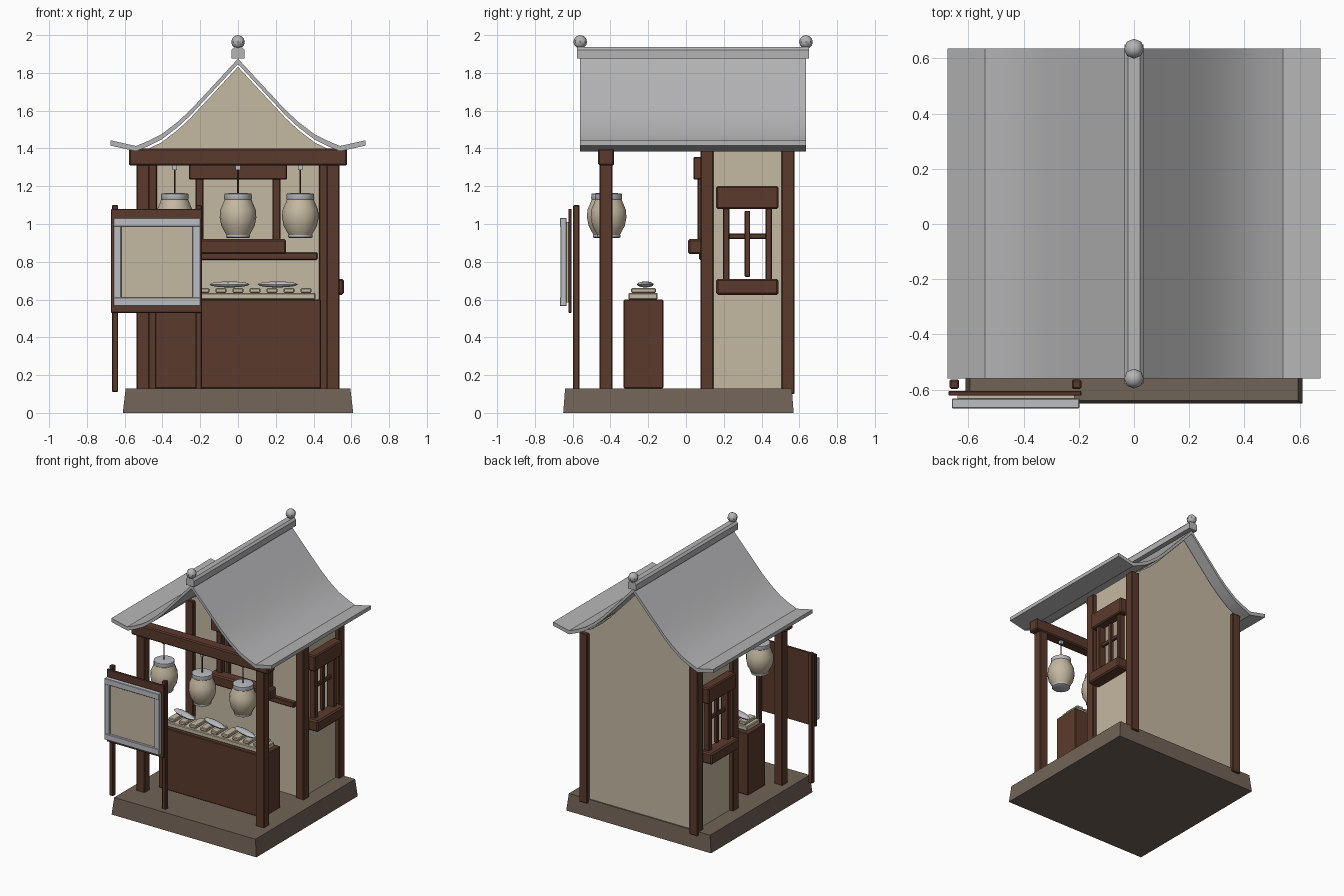
import bpy, bmesh, math
from mathutils import Matrix

if "Cube" in bpy.data.objects:
    bpy.data.objects.remove(bpy.data.objects["Cube"])


def material(name, rgb):
    m = bpy.data.materials.new(name)
    m.diffuse_color = (*rgb, 1)
    m.use_nodes = True
    m.node_tree.nodes["Principled BSDF"].inputs["Base Color"].default_value = m.diffuse_color
    return m


WOOD = material("dark wood", (0.105, 0.042, 0.026))
CREAM = material("cream plaster", (0.56, 0.48, 0.36))
GREY = material("grey tile", (0.46, 0.46, 0.47))
PALE = material("pale grey trim", (0.50, 0.51, 0.54))
STONE = material("brown stone", (0.165, 0.125, 0.094))


def finish(bm, name, mat, smooth=False, bevel=0):
    bmesh.ops.recalc_face_normals(bm, faces=bm.faces)
    me = bpy.data.meshes.new(name)
    bm.to_mesh(me)
    bm.free()
    ob = bpy.data.objects.new(name, me)
    bpy.context.collection.objects.link(ob)
    me.materials.append(mat)
    if bevel:
        mod = ob.modifiers.new("bevel", 'BEVEL')
        mod.width, mod.segments = bevel, 1
    if smooth:
        bpy.ops.object.select_all(action='DESELECT')
        ob.select_set(True)
        bpy.context.view_layer.objects.active = ob
        bpy.ops.object.shade_smooth_by_angle(angle=math.radians(35))
    return ob


def box(name, x, y, z, mat=WOOD, bevel=0.005):
    """Box from (min, max) ranges."""
    bm = bmesh.new()
    bmesh.ops.create_cube(bm, size=1)
    for v in bm.verts:
        for i, r in enumerate((x, y, z)):
            v.co[i] = r[1] if v.co[i] > 0 else r[0]
    return finish(bm, name, mat, bevel=bevel)


def prism(name, pts, y0, y1, mat, smooth=False):
    """Extrude an x-z outline along y."""
    bm = bmesh.new()
    f = bm.faces.new([bm.verts.new((x, y0, z)) for x, z in pts])
    r = bmesh.ops.extrude_face_region(bm, geom=[f])
    for v in r["geom"]:
        if isinstance(v, bmesh.types.BMVert):
            v.co.y = y1
    return finish(bm, name, mat, smooth)


def lathe(name, prof, loc, mat, n=14, smooth=True):
    """Closed body of revolution from (radius, z) points."""
    bm = bmesh.new()
    rings = [[bm.verts.new((loc[0] + r * math.cos(2 * math.pi * i / n),
                            loc[1] + r * math.sin(2 * math.pi * i / n),
                            loc[2] + z)) for i in range(n)] for r, z in prof]
    for a, b in zip(rings, rings[1:]):
        for i in range(n):
            bm.faces.new((a[i], a[(i + 1) % n], b[(i + 1) % n], b[i]))
    bm.faces.new(rings[0])
    bm.faces.new(rings[-1])
    return finish(bm, name, mat, smooth)


def blob(name, loc, scale, mat, u, v, turn=0):
    bm = bmesh.new()
    bmesh.ops.create_uvsphere(
        bm, u_segments=u, v_segments=v, radius=1,
        matrix=Matrix.Translation(loc) @ Matrix.Rotation(turn, 4, 'Z') @ Matrix.Diagonal((*scale, 1)))
    return finish(bm, name, mat, smooth=True)


def cut(wall, x, y, z):
    c = box("window_cutter", x, y, z, bevel=0)
    c.hide_render = True
    c.hide_viewport = True
    c.display_type = 'WIRE'
    m = wall.modifiers.new("opening", 'BOOLEAN')
    m.object, m.operation, m.solver = c, 'DIFFERENCE', 'EXACT'


def span(s, a, b):
    """Range a..b mirrored to side s."""
    return tuple(sorted((s * a, s * b)))


# stone plinth with sloped sides
base = box("plinth", (-0.61, 0.61), (-0.65, 0.57), (0, 0.13), STONE, 0)
for v in base.data.vertices:
    if v.co.z > 0.1:
        v.co.x *= 0.975
        v.co.y = -0.64 if v.co.y < 0 else 0.56

# swept roof
half = [(0, 1.875), (0.06, 1.81), (0.12, 1.745), (0.19, 1.67), (0.25, 1.605),
        (0.32, 1.54), (0.405, 1.475), (0.475, 1.44), (0.54, 1.413), (0.675, 1.443)]
under = [(x, z - 0.028) for x, z in half]
mirror = lambda pts: [(-x, z) for x, z in reversed(pts[1:])] + pts
prism("roof", mirror(half) + mirror(under)[::-1], -0.56, 0.635, GREY, True)

# ridge with ball finials
ridge = [(0.035 * x, 1.906 + 0.03 * z) for x, z in
         ((-1, -1), (1, -1), (1, 0.5), (0.6, 1), (-0.6, 1), (-1, 0.5))]
prism("ridge", ridge, -0.577, 0.65, GREY)
for y in (-0.56, 0.635):
    blob("finial", (0, y, 1.964), (0.036, 0.036, 0.036), GREY, 8, 6)

# plaster walls with gables
gable = [(x, z - 0.015) for x, z in under if x < 0.47] + [(0.47, 1.40)]
outline = [(-0.47, 0.13)] + mirror(gable) + [(0.47, 0.13)]
front_wall = prism("front_wall", outline, 0.10, 0.12, CREAM)
cut(front_wall, (-0.19, 0.19), (0.0, 0.2), (0.9, 1.25))
prism("back_wall", outline, 0.53, 0.55, CREAM)
for s in (-1, 1):
    wall = box("side_wall", span(s, 0.45, 0.47), (0.12, 0.53), (0.13, 1.40), CREAM, 0)
    cut(wall, span(s, 0.4, 0.55), (0.22, 0.43), (0.69, 1.1))

# posts
for s in (-1, 1):
    box("front_post", span(s, 0.468, 0.538), (-0.457, -0.39), (0.12, 1.32))
    box("middle_post", span(s, 0.43, 0.50), (0.076, 0.146), (0.12, 1.39))
    box("back_post", span(s, 0.43, 0.50), (0.505, 0.575), (0.10, 1.39))
box("front_beam", (-0.578, 0.578), (-0.465, -0.38), (1.31, 1.40), bevel=0.008)
box("wall_rail", (-0.43, 0.42), (0.07, 0.11), (0.81, 0.85))

# front window surround
box("front_window_sill", (-0.255, 0.255), (0.01, 0.10), (0.84, 0.92), bevel=0.01)
box("front_window_header", (-0.26, 0.26), (0.04, 0.11), (1.235, 1.355))
for s in (-1, 1):
    box("front_window_jamb", span(s, 0.182, 0.225), (0.06, 0.11), (0.90, 1.25))

# side windows with cross bars
for s in (-1, 1):
    box("side_window_sill", span(s, 0.46, 0.56), (0.16, 0.49), (0.625, 0.71), bevel=0.01)
    box("side_window_header", span(s, 0.46, 0.535), (0.16, 0.49), (1.08, 1.20), bevel=0.008)
    for y in (0.195, 0.42):
        box("side_window_jamb", span(s, 0.455, 0.515), (y, y + 0.036), (0.70, 1.09))
    box("side_window_mullion", span(s, 0.47, 0.50), (0.31, 0.34), (0.72, 1.07))
    box("side_window_crossbar", span(s, 0.472, 0.495), (0.225, 0.425), (0.92, 0.95))

# counter with food
box("counter", (-0.44, 0.44), (-0.33, -0.12), (0.13, 0.60))
box("food_tray", (-0.41, 0.41), (-0.305, -0.15), (0.60, 0.635), CREAM)
for i in range(9):
    x = -0.36 + 0.09 * i
    box("food_piece", (x - 0.028, x + 0.028), (-0.29, -0.16), (0.635, 0.66), CREAM)
for x in (-0.30, -0.045, 0.21):
    blob("fish", (x, -0.215, 0.68), (0.115, 0.032, 0.016), PALE, 10, 6, -0.3)

# hanging lanterns
body = [(0.055, 0.93), (0.066, 0.95), (0.088, 0.99), (0.097, 1.035),
        (0.094, 1.075), (0.077, 1.115), (0.07, 1.135)]
for x, y in ((-0.335, -0.41), (0, -0.43), (0.33, -0.41)):
    lathe("lantern", body, (x, y, 0), CREAM)
    lathe("lantern_cap", [(0.068, 1.125), (0.074, 1.135), (0.072, 1.16), (0.05, 1.163)], (x, y, 0), PALE)
    lathe("lantern_foot", [(0.055, 0.925), (0.064, 0.93), (0.064, 0.942)], (x, y, 0), PALE)
    lathe("lantern_cord", [(0.004, 1.16), (0.004, 1.31)], (x, y, 0), WOOD, 6)
    box("lantern_hook", (x - 0.012, x + 0.012), (y - 0.012, y + 0.012), (1.285, 1.312), PALE, 0)

# notice board
for x, z in ((-0.668, 0.11), (-0.225, 0.11)):
    box("board_post", (x, x + 0.034), (-0.597, -0.563), (z, 1.10))
box("board_back", (-0.672, -0.19), (-0.622, -0.605), (0.53, 1.08), bevel=0.003)
box("board_panel", (-0.64, -0.215), (-0.65, -0.62), (0.585, 1.01), CREAM, 0)
for x in (-0.66, -0.24):
    box("board_frame_side", (x, x + 0.042), (-0.665, -0.633), (0.567, 1.03), PALE, 0.003)
for z in (0.566, 0.987):
    box("board_frame_rail", (-0.66, -0.198), (-0.668, -0.632), (z, z + 0.045), PALE, 0.003)
